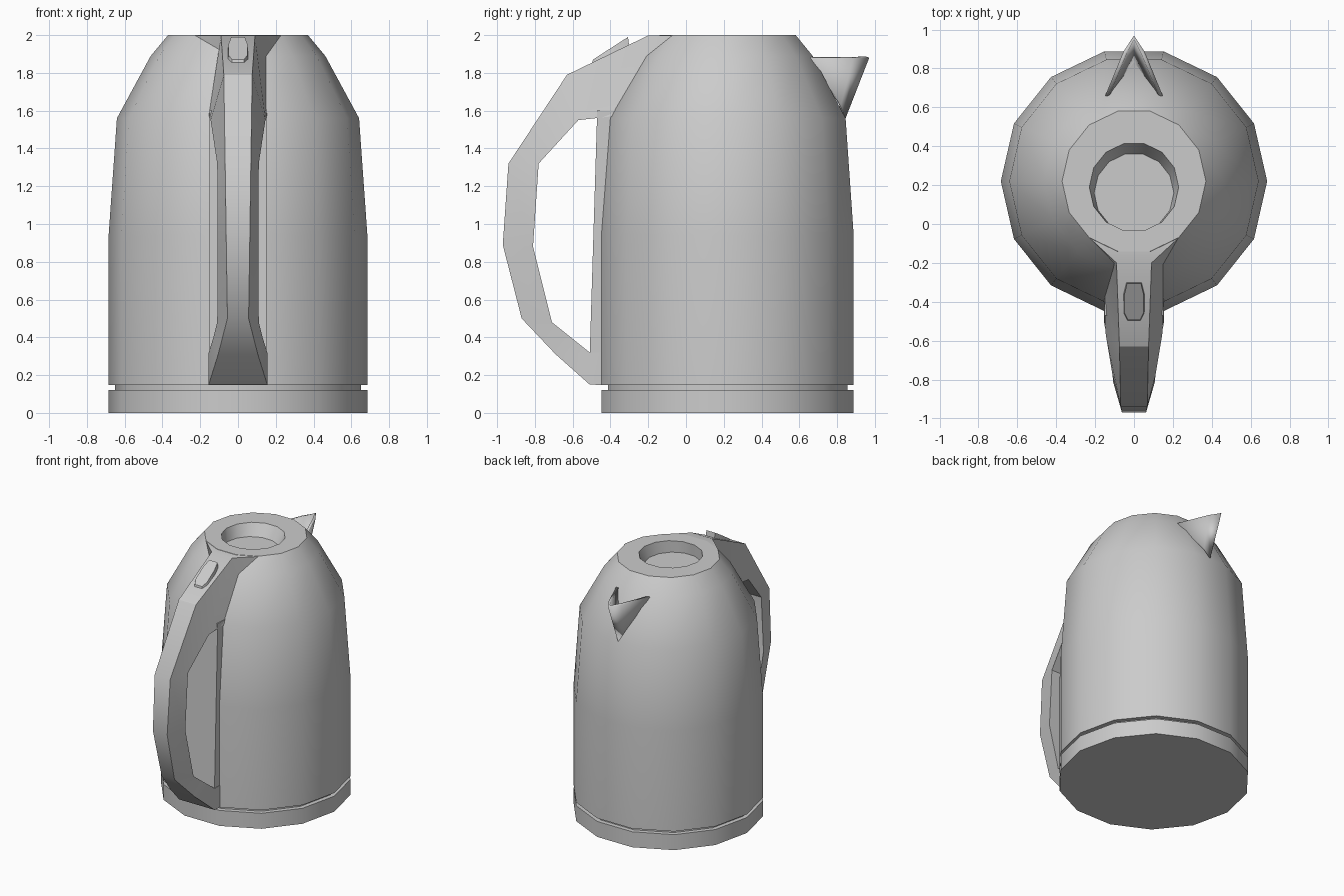
import bpy, bmesh, math

if "Cube" in bpy.data.objects:
    bpy.data.objects.remove(bpy.data.objects["Cube"])

N = 14       # sides of the round parts
CY = 0.22    # y of the kettle axis


def make(name, verts, faces, angle=30, recalc=True):
    me = bpy.data.meshes.new(name)
    me.from_pydata(verts, [], faces)
    if recalc:
        bm = bmesh.new()
        bm.from_mesh(me)
        bmesh.ops.recalc_face_normals(bm, faces=bm.faces)
        bm.to_mesh(me)
        bm.free()
    me.shade_smooth()
    me.set_sharp_from_angle(angle=math.radians(angle))
    ob = bpy.data.objects.new(name, me)
    bpy.context.collection.objects.link(ob)
    return ob


def bridge(rings):
    """Skin a list of equal-sized vertex rings and cap both ends."""
    n = len(rings[0])
    verts = [v for r in rings for v in r]
    faces = [[i * n + k, i * n + (k + 1) % n, (i + 1) * n + (k + 1) % n, (i + 1) * n + k]
             for i in range(len(rings) - 1) for k in range(n)]
    faces += [list(range(n))[::-1], [(len(rings) - 1) * n + k for k in range(n)]]
    return verts, faces


def ring(r, z, cy=CY):
    return [(r * math.cos(2 * math.pi * k / N), cy + r * math.sin(2 * math.pi * k / N), z)
            for k in range(N)]


def sweep(sections):
    """Each section: outer (y, z, half width) and inner (y, z, half width)."""
    return bridge([[(-o[2], o[0], o[1]), (o[2], o[0], o[1]),
                    (i[2], i[0], i[1]), (-i[2], i[0], i[1])] for o, i in sections])


# power base and the recessed neck above it
make("power_base", *bridge([ring(0.685, 0), ring(0.685, 0.122)]))
make("base_neck", *bridge([ring(0.65, 0.11), ring(0.65, 0.16)]))

# body with shoulder, lid rim and finger recess
make("kettle_body", *bridge([
    ring(0.685, 0.147), ring(0.685, 0.94), ring(0.641, 1.56), ring(0.462, 1.89),
    ring(0.37, 2.0), ring(0.23, 2.0, 0.19), ring(0.205, 1.91, 0.16)]))

# handle loop, from the lid rim round to the foot
make("handle", *sweep([
    ((-0.07, 1.998, 0.23), (-0.20, 1.57, 0.155)),
    ((-0.20, 1.998, 0.09), (-0.39, 1.57, 0.155)),
    ((-0.63, 1.79, 0.075), (-0.57, 1.55, 0.145)),
    ((-0.94, 1.32, 0.068), (-0.78, 1.32, 0.11)),
    ((-0.97, 0.89, 0.062), (-0.81, 0.88, 0.108)),
    ((-0.87, 0.50, 0.056), (-0.71, 0.48, 0.11)),
    ((-0.69, 0.31, 0.105), (-0.61, 0.40, 0.13)),
    ((-0.51, 0.15, 0.155), (-0.51, 0.32, 0.155)),
    ((-0.42, 0.147, 0.155), (-0.42, 0.32, 0.155))]))

# strip joining the handle to the body
make("handle_plate", *sweep([
    ((-0.51, 0.30, 0.152), (-0.40, 0.30, 0.152)),
    ((-0.47, 1.60, 0.152), (-0.36, 1.60, 0.152))]))

# lid release button lying on the handle slope
outline = [(-0.035, -0.50), (0.035, -0.50), (0.055, -0.46), (0.055, -0.36),
           (0.04, -0.30), (-0.04, -0.30), (-0.055, -0.36), (-0.055, -0.46)]
low = [(x, y, 1.935 + 0.488 * (y + 0.30)) for x, y in outline]
top = [(x * 0.9, -0.40 + (y + 0.40) * 0.93, 1.99 + 0.60 * (y + 0.30)) for x, y in outline]
make("lid_button", *bridge([low, top]))

# open pouring spout, a thin V-shaped shell
A, B, P = (0.148, 0.66, 1.88), (0.055, 0.885, 1.88), (0.035, 0.82, 1.63)
T, Q = (0, 0.97, 1.88), (0, 0.845, 1.56)
mirror = [(-x, y, z) for x, y, z in (A, B, P)]
spout = make("spout", [A, B, P, T, Q] + mirror,
             [(0, 2, 1), (1, 2, 4, 3), (6, 7, 5), (3, 4, 7, 6)], 20, False)
mod = spout.modifiers.new("thickness", 'SOLIDIFY')
mod.thickness = 0.02
mod.offset = -1
